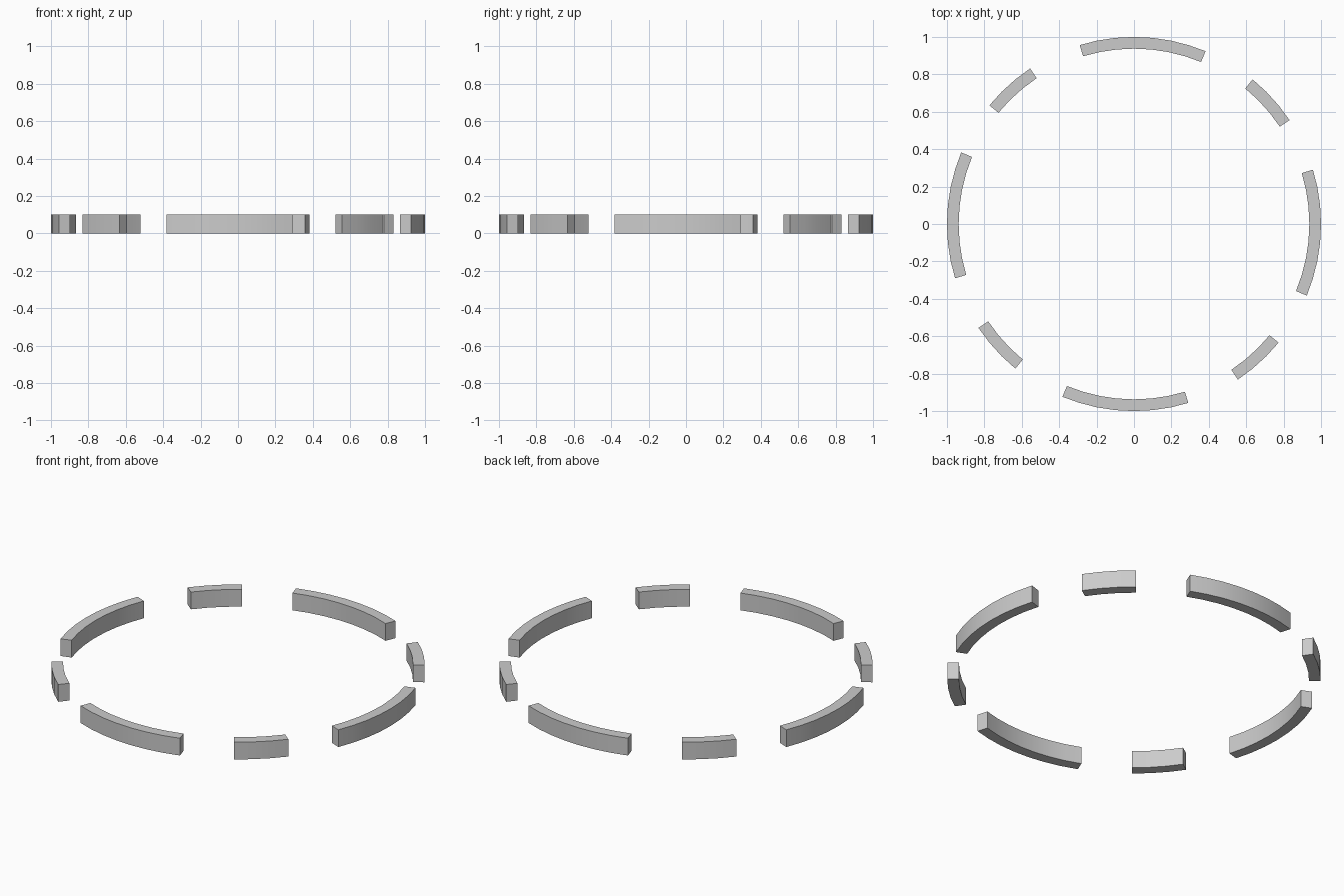
import bpy, bmesh
from math import cos, sin, pi, radians

if "Cube" in bpy.data.objects:
    bpy.data.objects.remove(bpy.data.objects["Cube"])

R_OUT, R_IN, HEIGHT = 1.0, 0.9375, 0.102
STEP = 2 * pi / 64          # the full ring is divided into 64 steps


def arc_block(name, first, last):
    """Curved block with a rectangular section, spanning ring steps first..last."""
    bm = bmesh.new()
    rows = []
    for i in range(first, last + 1):
        c, s = cos(i * STEP), sin(i * STEP)
        rows.append([bm.verts.new((r * c, r * s, z)) for r, z in
                     ((R_IN, 0), (R_OUT, 0), (R_OUT, HEIGHT), (R_IN, HEIGHT))])
    for a, b in zip(rows, rows[1:]):
        for k in range(4):
            n = (k + 1) % 4
            bm.faces.new((a[k], a[n], b[n], b[k]))
    bm.faces.new(rows[0])
    bm.faces.new(rows[-1])
    bmesh.ops.recalc_face_normals(bm, faces=bm.faces[:])
    mesh = bpy.data.meshes.new(name)
    bm.to_mesh(mesh)
    bm.free()
    obj = bpy.data.objects.new(name, mesh)
    bpy.context.collection.objects.link(obj)
    bpy.ops.object.select_all(action='DESELECT')
    obj.select_set(True)
    bpy.context.view_layer.objects.active = obj
    bpy.ops.object.shade_smooth_by_angle(angle=radians(30))


# One long and one short ring segment per quarter turn
for q, side in enumerate(("right", "back", "left", "front")):
    arc_block(f"long_ring_segment_{side}", 16 * q - 4, 16 * q + 3)
    arc_block(f"short_ring_segment_{side}", 16 * q + 6, 16 * q + 9)
